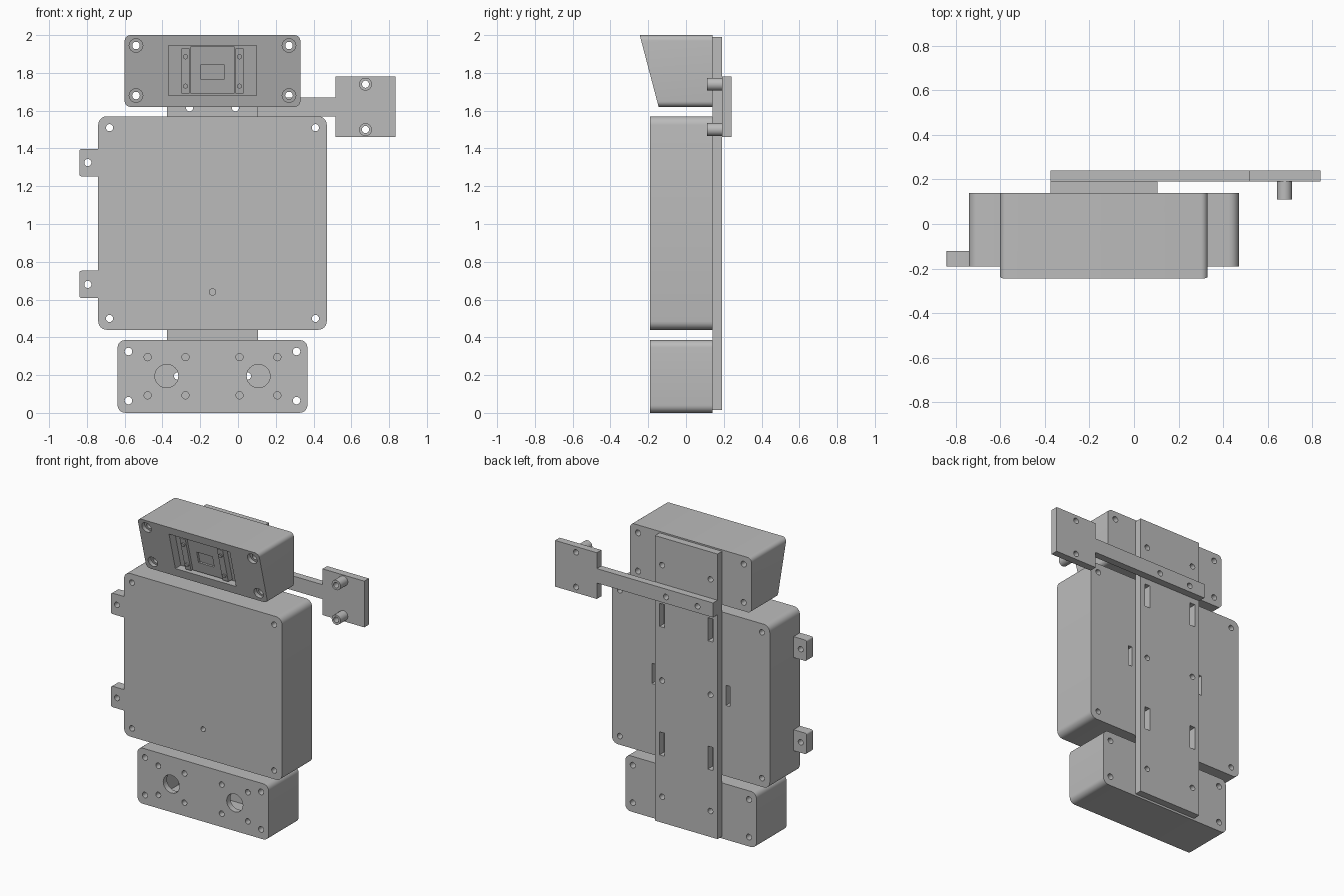
import bpy, bmesh, math

cube = bpy.data.objects.get("Cube")
if cube:
    bpy.data.objects.remove(cube, do_unlink=True)

GREY = (0.5, 0.5, 0.5, 1)
grey = bpy.data.materials.new("plain grey")
grey.use_nodes = True
grey.diffuse_color = GREY
grey.node_tree.nodes["Principled BSDF"].inputs["Base Color"].default_value = GREY

MID = -0.135          # shared centre line of the stacked housings
HEAD_Z = 1.81
BACK, PLATE_BACK, ARM_BACK = 0.14, 0.19, 0.24


def slope(z):
    """Forward lean of the head's face, relative to its centre."""
    return -0.263 * (z - HEAD_Z)


def prism(name, x, z, w, h, y0, y1, r=0.0, lean=(0, 0)):
    """Rounded rectangle in the xz plane, extruded from y0 to y1."""
    steps = 6 if r else 0
    ring = []
    for i, (sx, sz) in enumerate(((1, 1), (-1, 1), (-1, -1), (1, -1))):
        for k in range(steps + 1):
            a = math.pi / 2 * (i + (k / steps if steps else 0))
            ring.append((x + sx * (w / 2 - r) + r * math.cos(a),
                         z + sz * (h / 2 - r) + r * math.sin(a)))
    bm = bmesh.new()
    caps = []
    for y, tilt in ((y0, lean[0]), (y1, lean[1])):
        caps.append([bm.verts.new((px, y + tilt * slope(pz), pz)) for px, pz in ring])
    bm.faces.new(caps[0])
    bm.faces.new(caps[1][::-1])
    n = len(ring)
    for i in range(n):
        j = (i + 1) % n
        bm.faces.new((caps[0][j], caps[0][i], caps[1][i], caps[1][j]))
    bmesh.ops.remove_doubles(bm, verts=bm.verts, dist=1e-5)
    bmesh.ops.recalc_face_normals(bm, faces=bm.faces)
    me = bpy.data.meshes.new(name)
    bm.to_mesh(me)
    bm.free()
    me.materials.append(grey)
    ob = bpy.data.objects.new(name, me)
    bpy.context.collection.objects.link(ob)
    return ob


def hole(x, z, r, y0, y1, lean=(0, 0)):
    return prism("hole_cutter", x, z, 2 * r, 2 * r, y0, y1, r, lean)


def cut(ob, cutters):
    """Subtract the cutters and bake the result."""
    for c in cutters:
        m = ob.modifiers.new("cut", "BOOLEAN")
        m.operation, m.solver, m.object = "DIFFERENCE", "EXACT", c
    bpy.context.view_layer.update()
    dg = bpy.context.evaluated_depsgraph_get()
    me = bpy.data.meshes.new_from_object(ob.evaluated_get(dg))
    ob.modifiers.clear()
    ob.data = me
    for c in cutters:
        bpy.data.objects.remove(c, do_unlink=True)
    return ob


def corners(x, z, dx, dz):
    return [(x + sx * dx, z + sz * dz) for sx in (-1, 1) for sz in (-1, 1)]


parts = []

# Main housing: corner bolts, front pin hole, rear slots
main = prism("main_housing", MID, 1.005, 1.21, 1.13, -0.19, BACK, 0.045)
cutters = [hole(x, z, 0.019, -0.3, 0.3) for x, z in corners(MID, 1.005, 0.545, 0.505)]
cutters.append(hole(MID, 0.64, 0.017, -0.3, -0.14))
cutters += [prism("slot_cutter", MID + s * 0.284, 1.0, 0.03, 0.14, 0.08, 0.2) for s in (-1, 1)]
parts.append(cut(main, cutters))

# Side mounting tabs
for label, z in (("upper", 1.325), ("lower", 0.68)):
    tab = prism(label + "_side_tab", -0.785, z, 0.11, 0.145, -0.19, -0.12, 0.012)
    parts.append(cut(tab, [hole(-0.795, z, 0.019, -0.3, 0)]))

# Lower housing: hollow, two large ports each ringed by four small holes
lower = prism("lower_housing", MID, 0.193, 1.005, 0.385, -0.19, BACK, 0.04)
cutters = [prism("cavity_cutter", MID, 0.193, 0.8, 0.32, -0.15, 0.11)]
cutters += [hole(x, z, 0.02, -0.3, 0.3) for x, z in corners(MID, 0.195, 0.445, 0.13)]
for s in (-1, 1):
    port = MID + s * 0.243
    cutters.append(hole(port, 0.195, 0.062, -0.3, -0.1))
    cutters.append(hole(MID + s * 0.185, 0.195, 0.019, 0.05, 0.3))
    cutters += [hole(x, z, 0.019, -0.3, -0.13) for x, z in corners(port, 0.194, 0.1, 0.101)]
parts.append(cut(lower, cutters))

# Head housing: leaning front, counterbored bolts, stepped recess
FACE = -0.195
TILT = (1, 1)
head = prism("head_housing", MID, HEAD_Z, 0.93, 0.38, FACE, BACK, 0.03, (1, 0))
cutters = []
for x, z in corners(MID, 1.8125, 0.405, 0.1325):
    cutters.append(hole(x, z, 0.02, -0.4, 0.3))
    cutters.append(hole(x, z, 0.036, FACE - 0.1, FACE + 0.03, TILT))
cutters.append(prism("recess_cutter", MID, 1.8125, 0.465, 0.265,
                     FACE - 0.1, FACE + 0.06, 0, TILT))
parts.append(cut(head, cutters))

# Centre panel with a small window
panel = prism("centre_panel", MID, 1.815, 0.235, 0.25, FACE + 0.03, FACE + 0.065, 0, TILT)
window = prism("window_cutter", MID, 1.805, 0.12, 0.08, FACE, FACE + 0.045, 0, TILT)
parts.append(cut(panel, [window]))

# Rails with screws on either side of the panel
for label, s in (("right", -1), ("left", 1)):
    x = MID + s * 0.143
    parts.append(prism(label + "_rail", x, 1.81, 0.044, 0.24,
                       FACE + 0.015, FACE + 0.065, 0, TILT))
    for end, z in (("upper", 1.885), ("lower", 1.73)):
        parts.append(prism(f"{label}_{end}_rail_screw", x, z, 0.026, 0.026,
                           FACE + 0.005, FACE + 0.02, 0.013, TILT))

# Back plate joining the housings
plate = prism("back_plate", MID, 1.0025, 0.48, 1.975, BACK, PLATE_BACK)
cutters = []
for s in (-1, 1):
    x = MID + s * 0.185
    cutters += [hole(x, z, 0.019, 0, 0.3) for z in (0.195, 1.0, 1.8)]
    cutters += [prism("slot_cutter", x, z, 0.04, 0.16, 0, 0.3) for z in (0.56, 1.45)]
    cutters.append(hole(MID + s * 0.121, 1.615, 0.019, 0, 0.3))
parts.append(cut(plate, cutters))

# Side arm with its paddle
arm = prism("arm_bar", 0.07, 1.62, 0.89, 0.1, PLATE_BACK, ARM_BACK)
parts.append(cut(arm, [hole(MID + s * 0.121, 1.615, 0.019, 0, 0.3) for s in (-1, 1)]))
paddle = prism("arm_paddle", 0.675, 1.62, 0.32, 0.32, PLATE_BACK, ARM_BACK)
parts.append(cut(paddle, [hole(0.675, z, 0.019, 0, 0.3) for z in (1.5, 1.74)]))

# Standoffs on the paddle
for label, z in (("lower", 1.5), ("upper", 1.74)):
    post = prism(label + "_standoff", 0.675, z, 0.068, 0.068, 0.11, PLATE_BACK, 0.034)
    parts.append(cut(post, [hole(0.675, z, 0.019, 0, 0.3)]))

# Smooth rounded corners, keep hard edges
for ob in bpy.context.selected_objects:
    ob.select_set(False)
for ob in parts:
    ob.select_set(True)
bpy.context.view_layer.objects.active = parts[0]
bpy.ops.object.shade_smooth_by_angle(angle=math.radians(30))
